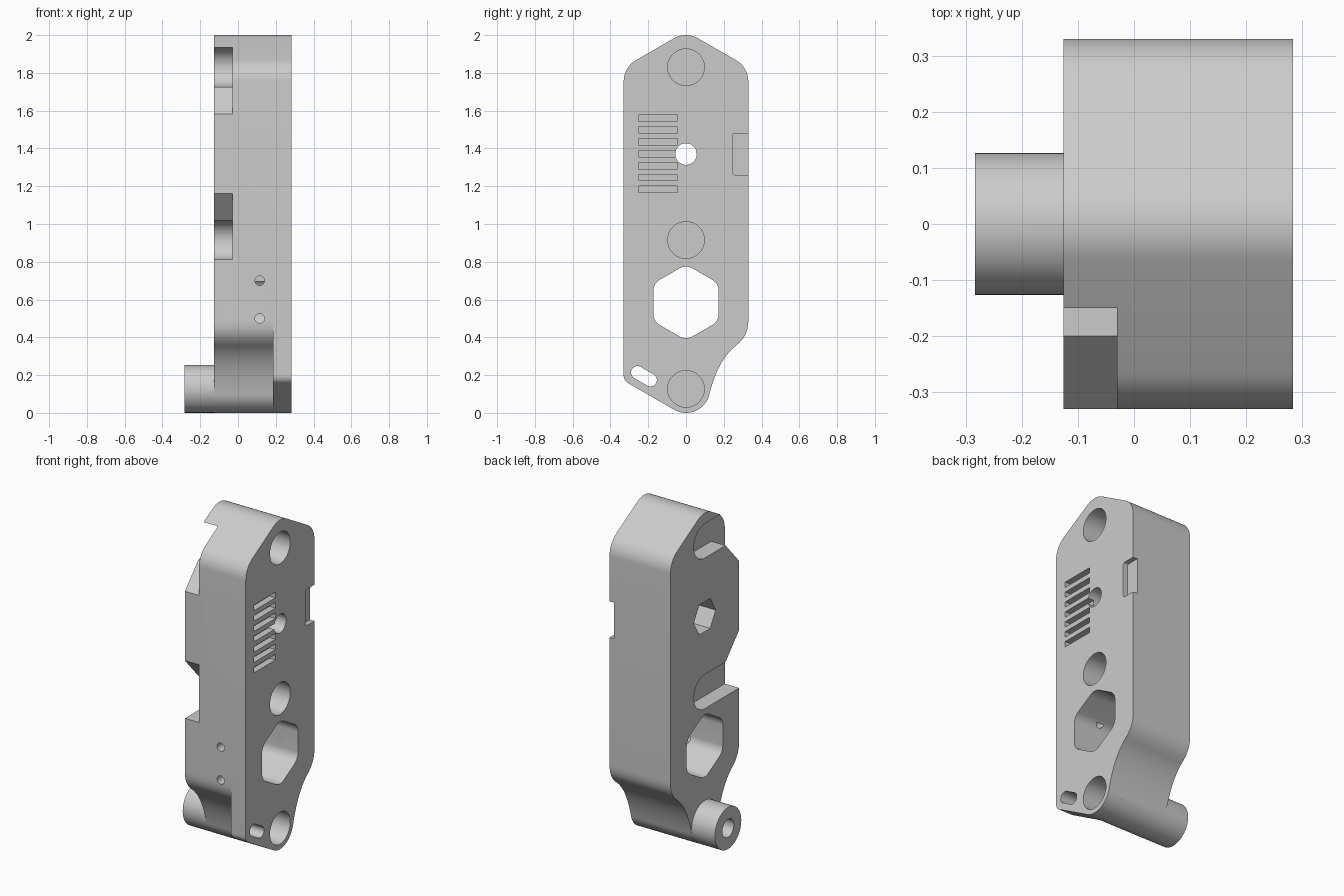
import bpy, bmesh
from math import sin, cos, tan, pi, radians
from mathutils import Vector
from mathutils.geometry import interpolate_bezier

if "Cube" in bpy.data.objects:
    bpy.data.objects.remove(bpy.data.objects["Cube"])

grey = bpy.data.materials.new("plain_grey")
grey.use_nodes = True
grey.diffuse_color = (0.6, 0.6, 0.6, 1)
grey.node_tree.nodes["Principled BSDF"].inputs["Base Color"].default_value = (0.6, 0.6, 0.6, 1)

X0, X1 = -0.126, 0.283      # thickness of the main block
FLANGE_X = 0.185            # inner face of the lower corner flange
BOSS = (0, 0.127)           # centre of the lower boss
SIDE = 0.33


def arc(centre, r, a0, a1, n=24):
    """Points on an arc in the y-z plane, in degrees."""
    steps = [radians(a0 + (a1 - a0) * i / n) for i in range(n + 1)]
    return [(centre[0] + r * cos(a), centre[1] + r * sin(a)) for a in steps]


def circle(centre, r, n=48):
    return arc(centre, r, 0, 360, n)[:-1]


def fillet(prev, corner, nxt, r, n=10):
    """Round a corner with a tangent arc."""
    p, c, q = Vector(prev), Vector(corner), Vector(nxt)
    u, v = (p - c).normalized(), (q - c).normalized()
    half = u.angle(v) / 2
    mid = c + (u + v).normalized() * (r / sin(half))
    start, end = c + u * r / tan(half) - mid, c + v * r / tan(half) - mid
    sweep = start.angle(end)
    pts = []
    for i in range(n + 1):
        t = i / n
        d = (start * sin((1 - t) * sweep) + end * sin(t * sweep)) / sin(sweep)
        pts.append(tuple(mid + d))
    return pts


def bezier(a, b, c, d, n):
    return [tuple(p)[:2] for p in interpolate_bezier(*[Vector(p) for p in (a, b, c, d)], n)]


def prism(name, pts, x0, x1):
    """Extrude a y-z outline along x."""
    bm = bmesh.new()
    face = bm.faces.new([bm.verts.new((x0, y, z)) for y, z in pts])
    new = bmesh.ops.extrude_face_region(bm, geom=[face])["geom"]
    bmesh.ops.translate(bm, vec=(x1 - x0, 0, 0),
                        verts=[g for g in new if isinstance(g, bmesh.types.BMVert)])
    bmesh.ops.recalc_face_normals(bm, faces=bm.faces)
    mesh = bpy.data.meshes.new(name)
    bm.to_mesh(mesh)
    bm.free()
    mesh.materials.append(grey)
    obj = bpy.data.objects.new(name, mesh)
    bpy.context.collection.objects.link(obj)
    return obj


def combine(target, tool, operation="DIFFERENCE"):
    mod = target.modifiers.new("combine", "BOOLEAN")
    mod.operation, mod.solver, mod.object = operation, "EXACT", tool
    bpy.context.view_layer.objects.active = target
    bpy.ops.object.modifier_apply(modifier=mod.name)
    bpy.data.objects.remove(tool)


def cut(pts, x0, x1):
    combine(body, prism("cutter", pts, x0, x1))


def rect(y0, y1, z0, z1):
    return [(y0, z0), (y1, z0), (y1, z1), (y0, z1)]


def mirrored(pts):
    return [(-y, z) for y, z in reversed(pts)]


# Outline pieces: gabled top, straight side, concave neck, rounded foot
apex, shoulder = (0, 2.02), (SIDE, 1.83)
crown = fillet((-SIDE, 1.83), apex, shoulder, 0.13, 12)
right_shoulder = fillet(apex, shoulder, (SIDE, 1), 0.13)
neck = bezier((SIDE, .49), (SIDE, .43), (.31, .395), (.27, .36), 10)
neck += bezier((.27, .36), (.19, .30), (.15, .20), (.124, .10), 18)[1:]
foot = arc(BOSS, 0.127, -15, -165, 30)
left_shoulder = mirrored(right_shoulder)

# Main block has a neck on both sides
body = prism("body", crown + right_shoulder + neck + foot + mirrored(neck) + left_shoulder,
             X0, FLANGE_X)

# Outer plate keeps its lower front corner
corner = fillet((-0.0635, 0.017), (-SIDE, 0.171), (-SIDE, 1), 0.05)
flange = prism("flange", crown + right_shoulder + neck + arc(BOSS, 0.127, -15, -120)
               + corner + left_shoulder, FLANGE_X, X1)
combine(body, flange, "UNION")

# Protruding boss
combine(body, prism("boss", circle(BOSS, 0.1265), -X1, 0.0), "UNION")

# Blind round bores in the outer face
for z in (1.83, 0.915, BOSS[1]):
    cut(circle((0, z), 0.097), 0.03, 0.4)

# Boss bore
cut(circle(BOSS, 0.055, 32), -0.4, -0.08)

# Bolt hole with hexagonal recess
cut(circle((0, 1.37), 0.057), -0.3, 0.4)
cut(circle((0, 1.37), 0.105, 6), -0.3, 0.05)

# Large rounded hexagonal opening
hexa = [(0.2 * cos(radians(30 + 60 * i)), 0.585 + 0.2 * sin(radians(30 + 60 * i))) for i in range(6)]
opening = []
for i in range(6):
    opening += fillet(hexa[i - 1], hexa[i], hexa[(i + 1) % 6], 0.07, 8)
cut(opening, -0.3, 0.4)

# Side pockets with a round end and one flared edge
for zc, flare in ((1.83, -1), (0.915, 1)):
    r = 0.104
    pocket = arc((0, zc), r, 90 * -flare, 90 * flare)
    pocket += [(-0.2, zc + flare * r), (-0.4, zc + flare * (r + 0.22)), (-0.4, zc - flare * r)]
    cut(pocket, -0.3, -0.03)

# Row of shallow grooves
for i in range(7):
    z = 1.183 + 0.063 * i
    cut(rect(-0.252, -0.045, z - 0.017, z + 0.017), X1 - 0.04, 0.4)

# Notch in the rear edge
notch = fillet((0.5, 1.48), (0.245, 1.48), (0.245, 1.26), 0.015, 4)
notch += fillet((0.245, 1.48), (0.245, 1.26), (0.5, 1.26), 0.015, 4)
cut(notch + [(0.5, 1.26), (0.5, 1.48)], X1 - 0.03, 0.4)

# Oblong slot in the flange corner
cut(arc((-0.257, 0.214), 0.034, 60, 240, 12) + arc((-0.188, 0.174), 0.034, -120, 60, 12), 0.1, 0.4)

# Two small holes in the front edge
for z in (0.5, 0.7):
    bpy.ops.mesh.primitive_cylinder_add(vertices=24, radius=0.025, depth=0.3,
                                        location=(0.115, -0.3, z), rotation=(pi / 2, 0, 0))
    combine(body, bpy.context.object)

# Smooth curved walls, sharp edges kept
bpy.ops.object.select_all(action="DESELECT")
body.select_set(True)
bpy.context.view_layer.objects.active = body
body.data.materials.clear()
body.data.materials.append(grey)
bpy.ops.object.shade_smooth_by_angle(angle=radians(25))
